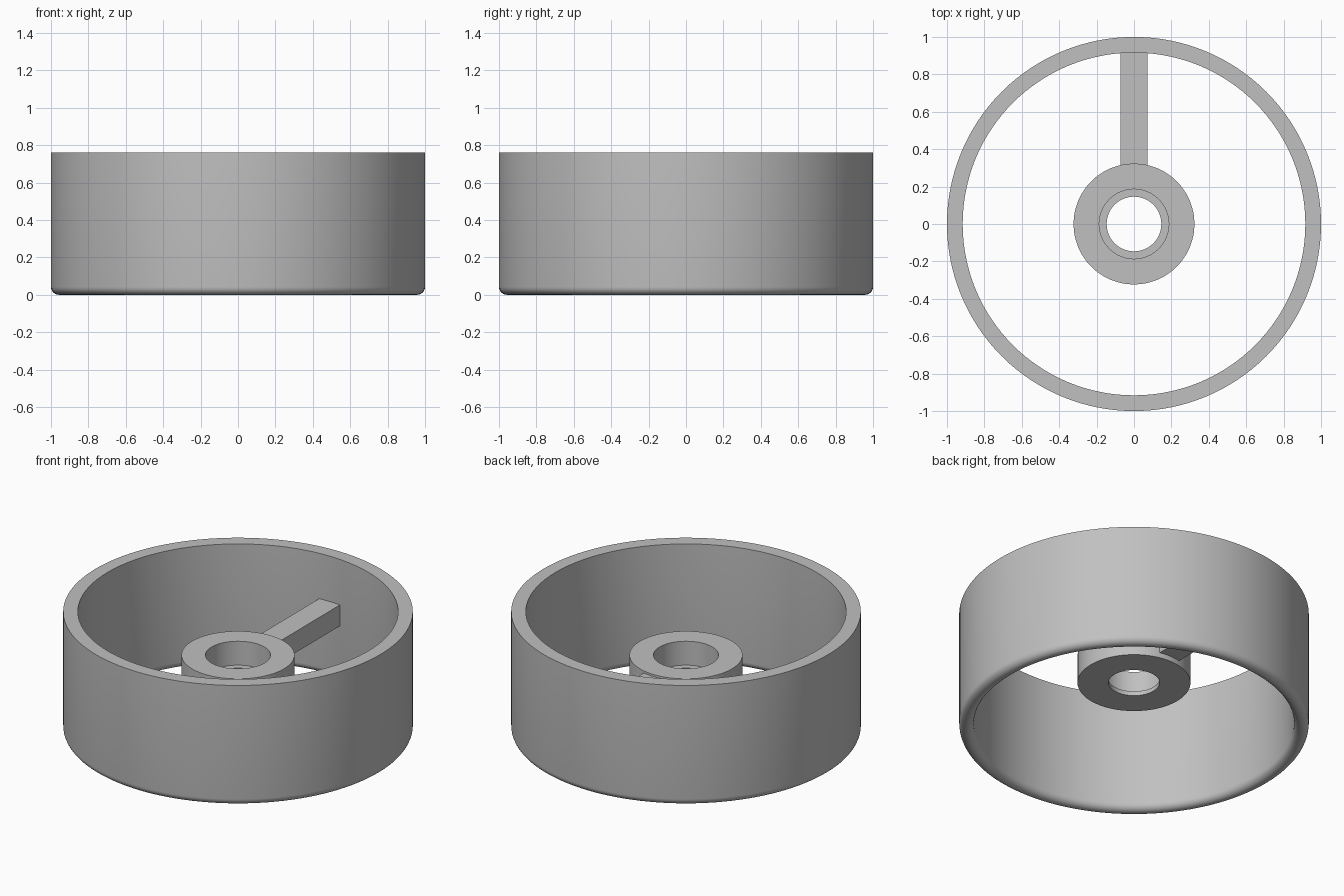
import bpy, bmesh, math
from mathutils import Matrix

cube = bpy.data.objects.get("Cube")
if cube:
    bpy.data.objects.remove(cube, do_unlink=True)

grey = bpy.data.materials.new("plain grey")
grey.use_nodes = True
GREY = (0.53, 0.53, 0.53, 1)
grey.diffuse_color = GREY
grey.node_tree.nodes["Principled BSDF"].inputs["Base Color"].default_value = GREY


def add_part(name, bm):
    bmesh.ops.recalc_face_normals(bm, faces=bm.faces)
    mesh = bpy.data.meshes.new(name)
    bm.to_mesh(mesh)
    bm.free()
    mesh.materials.append(grey)
    obj = bpy.data.objects.new(name, mesh)
    bpy.context.collection.objects.link(obj)
    bpy.ops.object.select_all(action="DESELECT")
    obj.select_set(True)
    bpy.context.view_layer.objects.active = obj
    bpy.ops.object.shade_smooth_by_angle(angle=math.radians(30))
    return obj


def lathe(name, profile, steps=128):
    """Spin a closed (radius, height) profile around the z axis."""
    bm = bmesh.new()
    verts = [bm.verts.new((r, 0, z)) for r, z in profile]
    edges = [bm.edges.new((a, b)) for a, b in zip(verts, verts[1:] + verts[:1])]
    bmesh.ops.spin(bm, geom=verts + edges, axis=(0, 0, 1), cent=(0, 0, 0),
                   angle=math.tau, steps=steps, use_merge=True)
    bmesh.ops.remove_doubles(bm, verts=bm.verts, dist=0.0001)
    return add_part(name, bm)


# Outer rim: straight wall with a rounded lower lip
outer, inner, height = 1.0, 0.916, 0.76
mid, lip = (outer + inner) / 2, (outer - inner) / 2
arc = [math.pi * i / 12 for i in range(13)]
lathe("rim", [(inner, height), (outer, height)]
      + [(mid + lip * math.cos(a), lip - lip * math.sin(a)) for a in arc])

# Hub with a stepped bore
top, step, bottom = 0.486, 0.335, 0.307
lathe("hub", [(0.323, bottom), (0.323, top), (0.186, top),
              (0.186, step), (0.146, step), (0.146, bottom)])

# Single spoke from hub to rim, ends buried in both
start, end, low, high = 0.26, 0.95, 0.34, 0.473
bm = bmesh.new()
bmesh.ops.create_cube(bm, size=1, matrix=Matrix.Translation(
    (0, (start + end) / 2, (low + high) / 2))
    @ Matrix.Diagonal((0.146, end - start, high - low, 1)))
add_part("spoke", bm)
